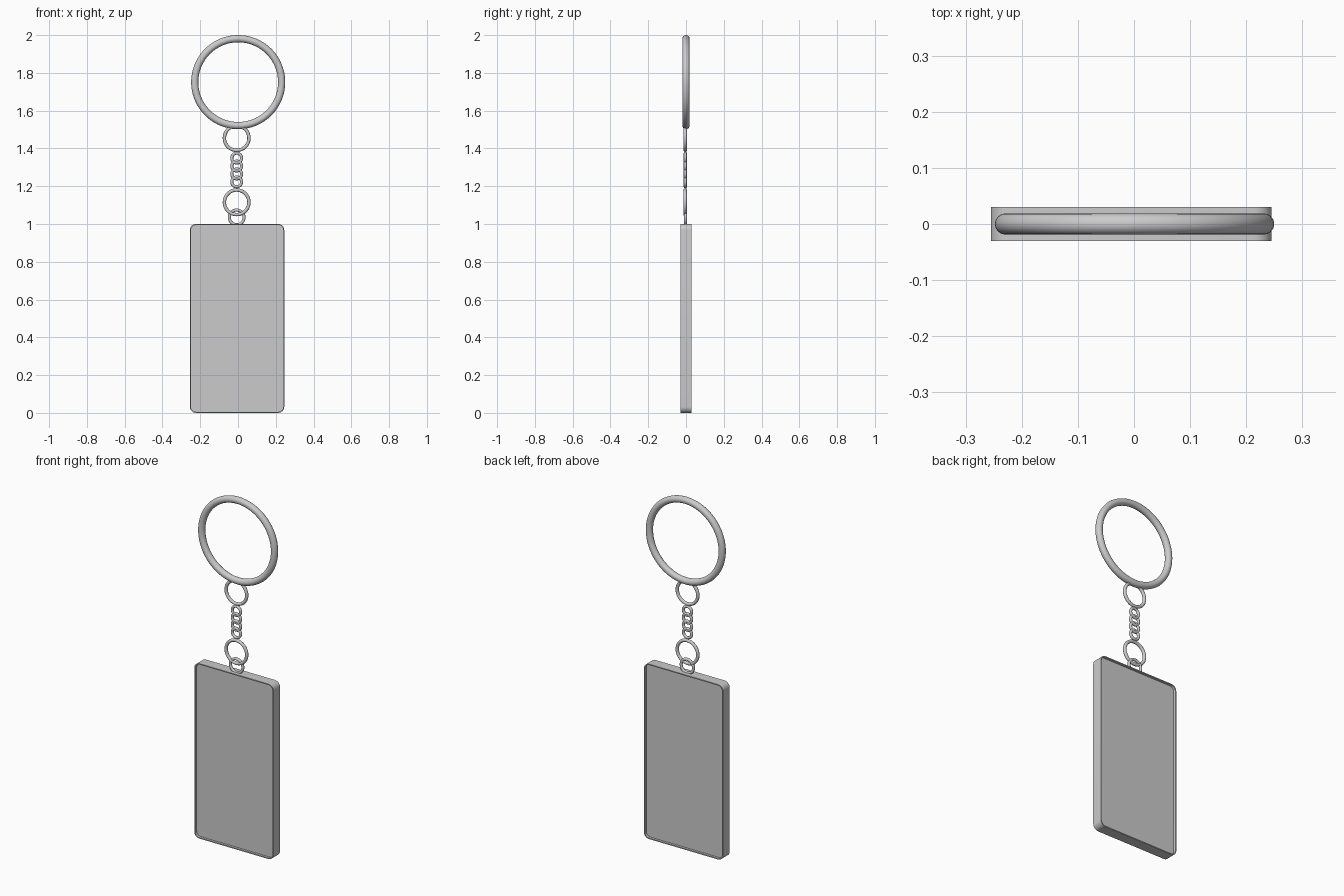
import bpy, bmesh, math

if "Cube" in bpy.data.objects:
    bpy.data.objects.remove(bpy.data.objects["Cube"])


def ring(name, x, z, outer, tube, segs=64, y=0.0):
    """Upright ring facing the front, given its outer radius and wire radius."""
    bpy.ops.mesh.primitive_torus_add(
        location=(x, y, z), rotation=(math.pi / 2, 0, 0),
        major_radius=outer - tube, minor_radius=tube,
        major_segments=segs, minor_segments=16)
    ob = bpy.context.object
    ob.name = name
    bpy.ops.object.shade_smooth()
    return ob


def outline(x, z, hw, hh, r, n=8):
    """Rounded rectangle in the xz plane."""
    pts = []
    for i, (sx, sz) in enumerate([(1, 1), (-1, 1), (-1, -1), (1, -1)]):
        for k in range(n + 1):
            a = math.pi / 2 * (i + k / n)
            pts.append((x + sx * (hw - r) + r * math.cos(a),
                        z + sz * (hh - r) + r * math.sin(a)))
    return pts


# Tag: rounded slab with a thin raised rim around both faces
X, RIM, HALF, DEEP = -0.005, 0.006, 0.03, 0.017
outer = outline(X, 0.5, 0.25, 0.5, 0.032)
inner = outline(X, 0.5, 0.25 - RIM, 0.5 - RIM, 0.032 - RIM)
bm = bmesh.new()
loops = []
for pts, y in [(inner, -DEEP), (inner, -HALF), (outer, -HALF),
               (outer, HALF), (inner, HALF), (inner, DEEP)]:
    loops.append([bm.verts.new((px, y, pz)) for px, pz in pts])
for a, b in zip(loops, loops[1:]):
    for i in range(len(a)):
        j = (i + 1) % len(a)
        bm.faces.new((a[i], a[j], b[j], b[i]))
bm.faces.new(loops[0])
bm.faces.new(loops[-1])
bmesh.ops.recalc_face_normals(bm, faces=bm.faces)
mesh = bpy.data.meshes.new("tag")
bm.to_mesh(mesh)
bm.free()
tag = bpy.data.objects.new("tag", mesh)
bpy.context.collection.objects.link(tag)
bpy.context.view_layer.objects.active = tag
tag.select_set(True)
bpy.ops.object.shade_smooth_by_angle(angle=math.radians(30))

# Key ring and the two connecting rings
ring("key_ring", 0.001, 1.751, 0.249, 0.019, 96)
ring("upper_connecting_ring", -0.007, 1.455, 0.074, 0.009, y=-0.004)
ring("lower_connecting_ring", -0.007, 1.115, 0.074, 0.009, y=-0.004)

# Chain of small links
for i in range(4):
    ring(f"chain_link_{i + 1}", -0.007, 1.349 - i * 0.042, 0.034, 0.008, 40, -0.004)

# Loop fixed to the top of the tag
ring("tag_loop", -0.007, 1.035, 0.047, 0.008, 48, -0.002)
